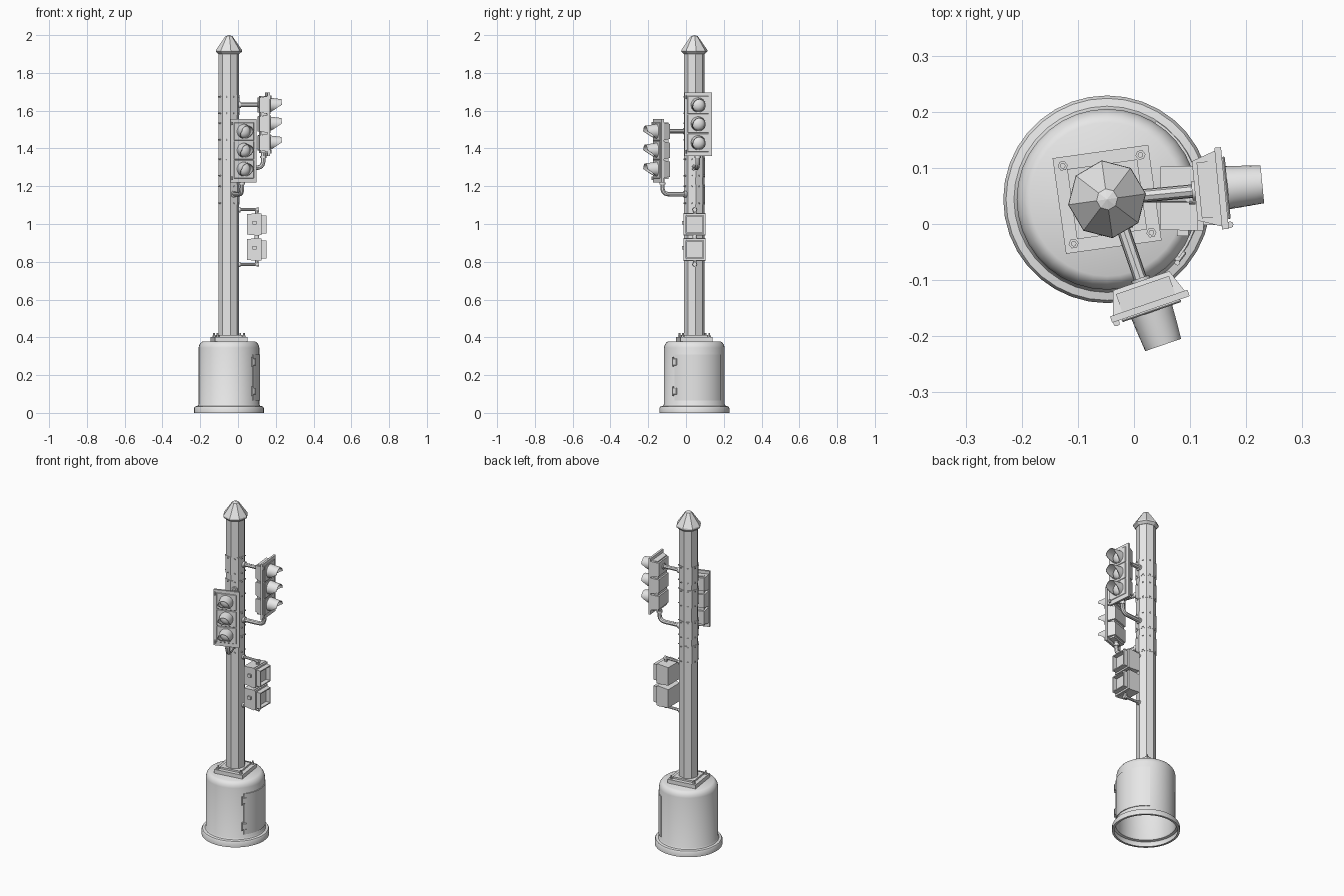
import bpy, bmesh, math
from mathutils import Matrix, Vector

if "Cube" in bpy.data.objects:
    bpy.data.objects.remove(bpy.data.objects["Cube"])

grey = bpy.data.materials.new("light_grey")
grey.diffuse_color = (0.8, 0.8, 0.8, 1)
grey.use_nodes = True
grey.node_tree.nodes["Principled BSDF"].inputs["Base Color"].default_value = grey.diffuse_color
smooth = []


def T(x, y, z):
    return Matrix.Translation((x, y, z))


def RZ(deg):
    return Matrix.Rotation(math.radians(deg), 4, 'Z')


OUT = Matrix.Rotation(math.pi / 2, 4, 'Y')      # local z -> outward x
POLE = T(-0.048, 0.044, 0)


def finish(name, bm, mat, is_smooth=False):
    bmesh.ops.recalc_face_normals(bm, faces=bm.faces)
    bm.transform(mat)
    me = bpy.data.meshes.new(name)
    bm.to_mesh(me)
    bm.free()
    me.materials.append(grey)
    ob = bpy.data.objects.new(name, me)
    bpy.context.collection.objects.link(ob)
    if is_smooth:
        smooth.append(ob)
    return ob


def box(name, lo, hi, mat, back=(1, 1), bevel=0):
    """Box; the low-x end is scaled by back=(y, z)."""
    bm = bmesh.new()
    bmesh.ops.create_cube(bm, size=1)
    c = [(a + b) / 2 for a, b in zip(lo, hi)]
    s = [b - a for a, b in zip(lo, hi)]
    for v in bm.verts:
        k = back if v.co.x < 0 else (1, 1)
        v.co = Vector((c[0] + v.co.x * s[0], c[1] + v.co.y * s[1] * k[0], c[2] + v.co.z * s[2] * k[1]))
    if bevel:
        bmesh.ops.bevel(bm, geom=bm.edges[:], offset=bevel, segments=1, affect='EDGES')
    return finish(name, bm, mat)


def lathe(name, profile, n, mat, is_smooth=False):
    """Revolve (radius, z) points about local z."""
    bm = bmesh.new()
    rings = []
    for r, z in profile:
        if r == 0:
            rings.append([bm.verts.new((0, 0, z))] * n)
        else:
            rings.append([bm.verts.new((r * math.cos(2 * math.pi * i / n),
                                        r * math.sin(2 * math.pi * i / n), z)) for i in range(n)])
    for a, b in zip(rings, rings[1:]):
        for i in range(n):
            j = (i + 1) % n
            bm.faces.new(list(dict.fromkeys((a[i], a[j], b[j], b[i]))))
    return finish(name, bm, mat, is_smooth)


def rod(name, r, length, n, mat):
    return lathe(name, [(0, 0), (r, 0), (r, length), (0, length)], n, mat, n > 8)


def pipe(name, pts, r, mat):
    cu = bpy.data.curves.new(name, 'CURVE')
    cu.dimensions = '3D'
    cu.bevel_depth, cu.bevel_resolution, cu.use_fill_caps = r, 2, True
    sp = cu.splines.new('POLY')
    sp.points.add(len(pts) - 1)
    for p, co in zip(sp.points, pts):
        p.co = (*co, 1)
    tmp = bpy.data.objects.new(name, cu)
    bm = bmesh.new()
    bm.from_mesh(bpy.data.meshes.new_from_object(tmp))
    bpy.data.objects.remove(tmp)
    return finish(name, bm, mat, True)


def elbow(a, c, b, steps=6):
    """Rounded bend from a to b around corner c."""
    a, b, c = Vector(a), Vector(b), Vector(c)
    return [a * (1 - t) ** 2 + c * 2 * t * (1 - t) + b * t * t for t in [i / steps for i in range(steps + 1)]]


# Round hollow base
lathe("base", [(0.172, 0.0), (0.185, 0.0), (0.185, 0.026), (0.180, 0.034), (0.166, 0.037), (0.161, 0.045),
               (0.161, 0.345), (0.157, 0.360), (0.148, 0.373), (0.137, 0.379), (0, 0.379)], 36, POLE, True)

# Curved access door with hinges
bm = bmesh.new()
cols = []
for i in range(15):
    a = math.radians(-39 + 97 * i / 14)
    cols.append([bm.verts.new((r * math.cos(a), r * math.sin(a), z))
                 for r, z in ((0.158, 0.065), (0.165, 0.065), (0.165, 0.31), (0.158, 0.31))])
for a, b in zip(cols, cols[1:]):
    for k in range(4):
        bm.faces.new((a[k], a[(k + 1) % 4], b[(k + 1) % 4], b[k]))
bm.faces.new(cols[0])
bm.faces.new(cols[-1][::-1])
finish("base_door", bm, POLE, True)
for z in (0.115, 0.27):
    m = POLE @ RZ(-38)
    box("door_hinge", (0.155, -0.012, z - 0.018), (0.171, 0.012, z + 0.018), m, bevel=0.002)
    rod("hinge_pin", 0.005, 0.05, 8, m @ T(0.168, -0.012, z - 0.025))

# Foot plates and anchor bolts
FOOT = POLE @ RZ(8)
box("foot_plate", (-0.086, -0.086, 0.377), (0.086, 0.086, 0.402), FOOT)
box("pole_collar", (-0.063, -0.063, 0.402), (0.063, 0.063, 0.412), FOOT)
for sx in (-1, 1):
    for sy in (-1, 1):
        m = FOOT @ T(sx * 0.07, sy * 0.07, 0.40)
        rod("anchor_nut", 0.009, 0.011, 6, m)
        rod("anchor_bolt", 0.005, 0.022, 8, m)

# Octagonal pole and pointed cap
lathe("pole", [(0.0545, 0.40), (0.0545, 1.91)], 8, FOOT)
lathe("pole_cap", [(0, 1.90), (0.056, 1.90), (0.070, 1.913), (0.069, 1.922), (0.019, 1.994), (0, 2.0)], 8, FOOT)

# Clamp bands with screws
for zc in (1.63, 1.49, 1.30, 1.155):
    lathe("clamp_band", [(0.0545, zc - 0.053), (0.0562, zc - 0.053), (0.0562, zc + 0.053), (0.0545, zc + 0.053)], 8, FOOT)
    for k in range(8):
        for dz in (-0.044, 0.044):
            rod("band_screw", 0.004, 0.008, 6, FOOT @ RZ(22.5 + 45 * k) @ T(0.050, 0, zc + dz) @ OUT)


def visor(name, mat):
    """Hood: full ring at the lamp, cut away below toward the tip."""
    bm = bmesh.new()
    rows, n, steps = [], 18, 5
    for k in range(steps + 1):
        t = k / steps
        half = math.radians(178 - 95 * t ** 0.7)
        rows.append([[bm.verts.new((0.063 * t, r * math.sin(u), r * math.cos(u) - 0.003 * t))
                      for u in [half * (2 * i / n - 1) for i in range(n + 1)]]
                     for r in (0.039 - 0.005 * t, 0.036 - 0.005 * t)])
    for a, b in zip(rows, rows[1:]):
        for s in (0, 1):
            for i in range(n):
                bm.faces.new((a[s][i], a[s][i + 1], b[s][i + 1], b[s][i]))
        for i in (0, n):
            bm.faces.new((a[0][i], a[1][i], b[1][i], b[0][i]))
    for row in (rows[0], rows[-1]):
        for i in range(n):
            bm.faces.new((row[0][i], row[0][i + 1], row[1][i + 1], row[1][i]))
    finish(name, bm, mat, True)


# Two three-lamp signal heads on pipe arms
for side, ang, lat, zc in (("right", 5.5, 0.0, 1.527), ("front", -71, 0.01, 1.387)):
    m = POLE @ RZ(ang) @ T(0, lat, zc)
    box(side + "_signal_core", (0.165, -0.05, -0.15), (0.2, 0.05, 0.15), m)
    box(side + "_signal_plate", (0.199, -0.073, -0.168), (0.211, 0.073, 0.168), m)
    for k in (-1, 0, 1):
        z = 0.1 * k + 0.003
        box(side + "_signal_housing", (0.157, -0.068, z - 0.047), (0.2, 0.068, z + 0.047), m, (0.78, 0.84))
        box(side + "_signal_door", (0.211, -0.056, z - 0.048), (0.216, 0.056, z + 0.048), m, bevel=0.002)
        lathe(side + "_signal_lens", [(0.035, 0), (0.033, 0.006), (0.026, 0.014), (0.014, 0.019), (0, 0.021)],
              18, m @ T(0.215, 0, z) @ OUT, True)
        visor(side + "_signal_visor", m @ T(0.215, 0, z))
    for z in (-0.145, 0.145):
        rod(side + "_signal_latch", 0.006, 0.018, 8, m @ T(0.214, -0.066, z - 0.009))
    # upper straight arm, lower bent arm
    pipe(side + "_upper_arm", [(0.04, 0, 0.104), (0.165, 0, 0.104)], 0.011, m)
    rod(side + "_arm_flange", 0.017, 0.008, 12, m @ T(0.152, 0, 0.104) @ OUT)
    pipe(side + "_lower_arm", [(0.04, 0, -0.229)] + elbow((0.145, 0, -0.229), (0.182, 0, -0.229), (0.182, 0, -0.192))
         + [(0.182, 0, -0.14)], 0.012, m)
    rod(side + "_arm_nut", 0.017, 0.012, 12, m @ T(0.182, 0, -0.178))
    for z in (0.104, -0.229):
        rod(side + "_pole_flange", 0.018, 0.012, 12, m @ T(0.05, 0, z) @ OUT)

# Two stacked pedestrian boxes with square hoods
for z0, z1 in ((0.804, 0.926), (0.938, 1.058)):
    zc = (z0 + z1) / 2
    m = POLE @ T(0, 0.002, 0)
    box("walk_box", (0.095, -0.058, z0), (0.162, 0.058, z1), m, (0.97, 0.9))
    box("walk_box_door", (0.162, -0.058, z0 + 0.003), (0.172, 0.058, z1 - 0.003), m)
    box("walk_lens", (0.172, -0.04, zc - 0.04), (0.176, 0.04, zc + 0.04), m)
    for s in (-1, 1):
        box("walk_hood_side", (0.172, s * 0.045 - 0.003, zc - 0.048), (0.199, s * 0.045 + 0.003, zc + 0.048), m)
        box("walk_hood_edge", (0.172, -0.048, zc + s * 0.045 - 0.003), (0.199, 0.048, zc + s * 0.045 + 0.003), m)
    box("walk_latch", (0.125, -0.067, zc), (0.145, -0.056, zc + 0.018), m)

# Pedestrian box brackets
for z, s in ((1.076, -1), (0.786, 1)):
    m = POLE @ T(0, 0.002, z)
    pipe("walk_bracket", [(0.04, 0, 0), (0.148, 0, 0)], 0.008, m)
    pipe("walk_bracket_stem", [(0.148, 0, -s * 0.008), (0.148, 0, s * 0.035)], 0.009, m)
    rod("walk_bracket_cap", 0.011, 0.012, 12, m @ T(0.146, 0, 0) @ OUT)
    rod("walk_pole_flange", 0.014, 0.01, 12, m @ T(0.05, 0, 0) @ OUT)
rod("walk_link", 0.012, 0.03, 12, POLE @ T(0.148, 0.002, 0.917))

# Smooth shading on rounded parts
bpy.ops.object.select_all(action='DESELECT')
for ob in smooth:
    ob.select_set(True)
bpy.context.view_layer.objects.active = smooth[0]
bpy.ops.object.shade_smooth_by_angle(angle=math.radians(35))
